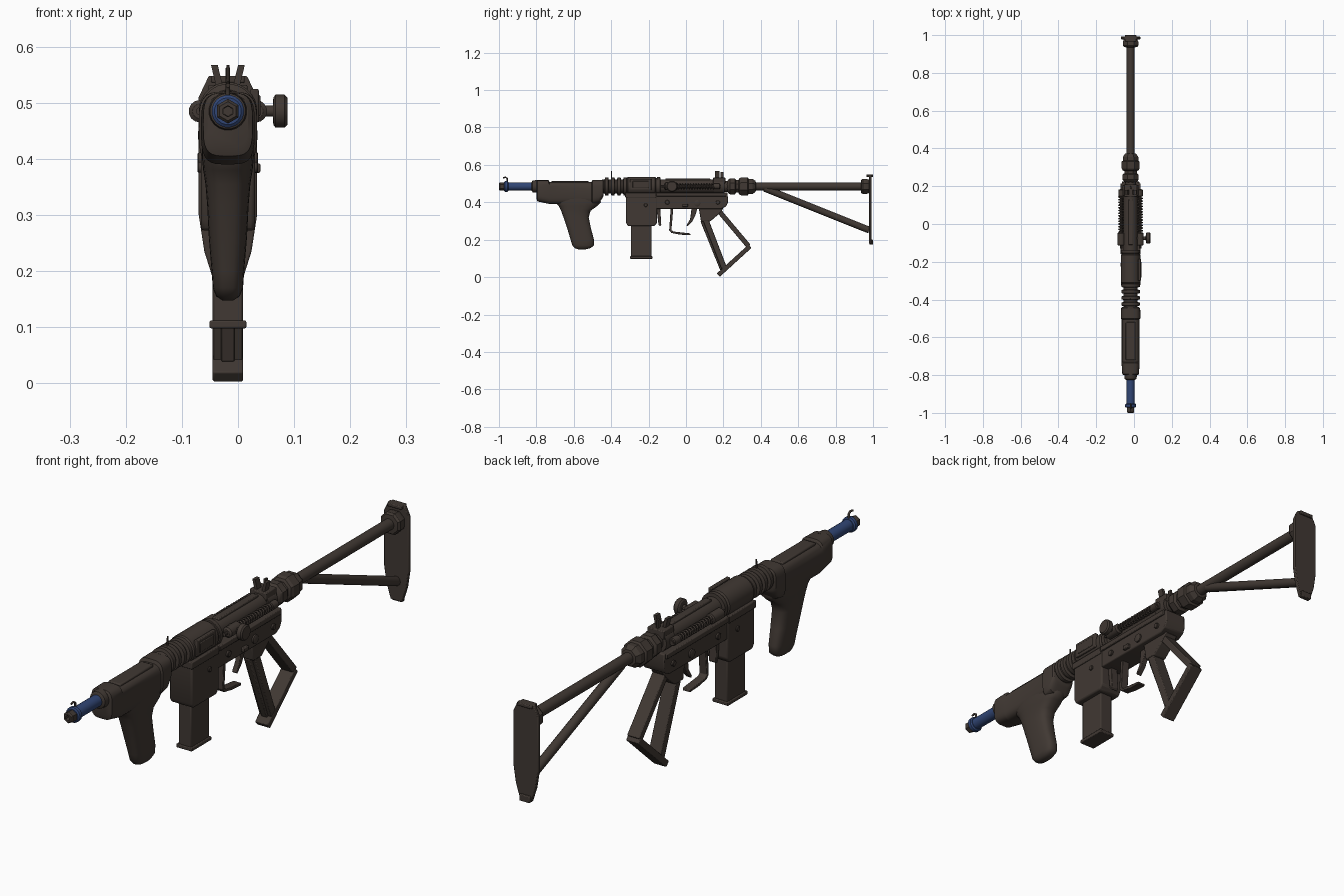
import bpy, bmesh, math
from mathutils import Vector, Matrix

if "Cube" in bpy.data.objects:
    bpy.data.objects.remove(bpy.data.objects["Cube"])

CX, AZ = -0.018, 0.485      # centre plane and bore height


def material(name, rgb):
    m = bpy.data.materials.new(name)
    m.diffuse_color = (*rgb, 1)
    m.use_nodes = True
    m.node_tree.nodes["Principled BSDF"].inputs["Base Color"].default_value = m.diffuse_color
    return m


BROWN = material("dark brown", (0.052, 0.040, 0.033))
BLUE = material("navy blue", (0.030, 0.060, 0.175))


def finish(name, bm, mat=BROWN, bevel=0.0, angle=35):
    bmesh.ops.recalc_face_normals(bm, faces=bm.faces)
    me = bpy.data.meshes.new(name)
    bm.to_mesh(me)
    bm.free()
    me.materials.append(mat)
    ob = bpy.data.objects.new(name, me)
    bpy.context.collection.objects.link(ob)
    if bevel:
        b = ob.modifiers.new("bevel", 'BEVEL')
        b.width, b.segments, b.limit_method = bevel, 2, 'ANGLE'
    me.shade_smooth()
    me.set_sharp_from_angle(angle=math.radians(angle))
    return ob


def skin(name, rings, **kw):
    """Bridge equal-sized rings of points and cap both ends."""
    bm = bmesh.new()
    vs = [[bm.verts.new(p) for p in r] for r in rings]
    n = len(vs[0])
    for a, b in zip(vs, vs[1:]):
        for i in range(n):
            bm.faces.new((a[i], a[(i + 1) % n], b[(i + 1) % n], b[i]))
    bm.faces.new(vs[0])
    bm.faces.new(vs[-1])
    return finish(name, bm, **kw)


def lathe(name, prof, origin=(CX, 0, AZ), axis='y', n=20, **kw):
    """Revolve (distance, radius) pairs around an axis."""
    rings = []
    for d, r in prof:
        ring = []
        for i in range(n):
            a = 2 * math.pi * (i + 0.5) / n
            c, s = r * math.cos(a), r * math.sin(a)
            ring.append(Vector(origin) + Vector((c, d, s) if axis == 'y' else (d, c, s)))
        rings.append(ring)
    return skin(name, rings, **kw)


def plate(name, prof, x0, x1, bevel=0.004):
    """Extrude a (y, z) outline across x."""
    return skin(name, [[(x, y, z) for y, z in prof] for x in (x0, x1)], bevel=bevel)


def box(name, x, y, z, bevel=0.004):
    return plate(name, [(y[0], z[0]), (y[1], z[0]), (y[1], z[1]), (y[0], z[1])], *x, bevel=bevel)


def bar(name, a, b, thick, half):
    """Rectangular bar between two (y, z) points."""
    a, b = Vector(a), Vector(b)
    d = (b - a).normalized()
    p = Vector((-d.y, d.x)) * thick / 2
    return plate(name, [a + p, b + p, b - p, a - p], CX - half, CX + half, 0.003)


def rod(name, pts, r, n=4, **kw):
    """Sweep a tube along points."""
    cu = bpy.data.curves.new(name, 'CURVE')
    cu.dimensions, cu.bevel_depth, cu.bevel_resolution, cu.use_fill_caps = '3D', r, n, True
    sp = cu.splines.new('POLY')
    sp.points.add(len(pts) - 1)
    for q, p in zip(sp.points, pts):
        q.co = (*p, 1)
    cu.materials.append(BROWN)
    ob = bpy.data.objects.new(name, cu)
    bpy.context.collection.objects.link(ob)
    return ob


def oval(c, h1, h2, axis, e=0.55, n=28):
    """Rounded-rectangle ring around c, across y or z."""
    ring = []
    for i in range(n):
        a = 2 * math.pi * i / n
        u = math.copysign(abs(math.cos(a)) ** e, math.cos(a)) * h1
        v = math.copysign(abs(math.sin(a)) ** e, math.sin(a)) * h2
        ring.append((c[0] + u, c[1], c[2] + v) if axis == 'y' else (c[0] + u, c[1] + v, c[2]))
    return ring


# Barrel and muzzle
lathe("barrel", [(-0.955, 0.022), (-0.80, 0.022)], mat=BLUE)
lathe("muzzle_collar", [(-0.972, 0.024), (-0.968, 0.029), (-0.955, 0.029), (-0.95, 0.024)], mat=BLUE)
lathe("muzzle_nut", [(-0.97, 0.022), (-0.995, 0.022), (-1.0, 0.017), (-1.0, 0.010), (-0.975, 0.009)], n=6)
rod("muzzle_hook", [(CX, -0.955, AZ + .025), (CX, -0.955, AZ + .042), (CX, -0.965, AZ + .049),
                    (CX, -0.978, AZ + .046)], 0.004)
lathe("barrel_collar", [(-0.825, 0.024), (-0.82, 0.032), (-0.80, 0.034), (-0.78, 0.034)])

# Fore-end shell: rounded sections (y, half width, bottom, top)
shell = [(-0.80, .036, .420, .513), (-0.795, .044, .405, .518), (-0.735, .048, .392, .518),
         (-0.73, .047, .390, .508), (-0.505, .047, .390, .508), (-0.50, .052, .388, .52),
         (-0.465, .052, .395, .52), (-0.445, .050, .425, .52), (-0.44, .044, .435, .515)]
skin("fore_end", [oval((CX, y, (b + t) / 2), w, (t - b) / 2, 'y') for y, w, b, t in shell], angle=30)
box("fore_end_top_panel", (CX - .026, CX + .026), (-0.72, -0.52), (0.49, 0.514))

# Fore grip: sections (z, front y, back y, half width)
grip = [(.43, -.70, -.46, .046), (.40, -.70, -.455, .046), (.38, -.68, -.475, .044), (.355, -.668, -.51, .040),
        (.32, -.655, -.52, .037), (.26, -.635, -.508, .034), (.20, -.617, -.492, .029),
        (.17, -.608, -.492, .027), (.155, -.595, -.51, .021), (.148, -.575, -.54, .010)]
skin("fore_grip", [oval((CX, (a + b) / 2, z), w, (b - a) / 2, 'z', 0.7) for z, a, b, w in grip], angle=60)

# Ribbed barrel sleeve
prof = [(-0.45, 0.036)]
for i in range(4):
    y = -0.435 + i * 0.033
    prof += [(y, .038), (y + .003, .049), (y + .019, .049), (y + .022, .038)]
lathe("ribbed_sleeve", prof + [(-0.30, .038)], n=24)
lathe("front_sight_post", [(0.02, .004), (0.082, .003)], n=6).matrix_world = (
    Matrix.Translation((CX, -0.398, AZ)) @ Matrix.Rotation(math.pi / 2, 4, 'X') @ Matrix.Translation((-CX, 0, -AZ)))

# Upper receiver tube with collars
lathe("receiver_tube", [(-0.315, .046), (-0.31, .052), (-0.165, .052), (-0.16, .046), (-0.155, .046),
                        (-0.154, .051), (-0.138, .051), (-0.137, .038), (0.15, .038), (0.151, .043),
                        (0.205, .043), (0.206, .03), (0.24, .03)], n=24)
box("ejection_port_frame", (CX + .04, CX + .055), (-0.30, -0.185), (0.465, 0.525), 0.003)
box("ejection_port_cover", (CX + .05, CX + .058), (-0.285, -0.20), (0.476, 0.514), 0.003)
box("receiver_top_rail", (CX - .014, CX + .014), (-0.11, 0.13), (0.50, 0.528), 0.003)

# Lower receiver, magazine well and magazine
plate("lower_receiver", [(-0.17, .452), (.222, .452), (.225, .40), (.215, .378), (.19, .365), (-.17, .365)],
      CX - .046, CX + .046)
box("receiver_side_rail", (CX - .053, CX + .053), (-0.16, 0.215), (0.432, 0.452), 0.003)
plate("magazine_well", [(-.32, .452), (-.155, .452), (-.155, .29), (-.17, .272), (-.31, .272), (-.32, .29)],
      CX - .048, CX + .048, 0.006)
box("magazine_well_rim", (CX - .052, CX + .052), (-0.325, -0.16), (0.425, 0.452), 0.003)
box("magazine", (CX - .027, CX + .027), (-0.295, -0.185), (0.105, 0.29))
box("magazine_base", (CX - .033, CX + .033), (-0.30, -0.18), (0.098, 0.112), 0.003)
plate("magazine_catch", [(-.158, .37), (-.138, .37), (-.132, .28), (-.14, .272), (-.147, .28)], CX - .015, CX + .015, 0.002)
for i, (y, z, r) in enumerate([(-.215, .385, .01), (-.10, .40, .012), (0.06, .395, .017), (.17, .40, .011)]):
    lathe(f"receiver_pin_{i}", [(-.054, r * .8), (-.052, r), (.052, r), (.054, r * .8)], (CX, y, z), 'x', 12)

# Bolt springs and guides on both sides
for side, s in (("left", -1), ("right", 1)):
    x = CX + s * 0.05
    lathe(f"guide_sleeve_{side}", [(-.115, .013), (-.11, .02), (-.05, .02), (-.045, .013)], (x, 0, AZ), n=14)
    lathe(f"guide_rod_{side}", [(-.13, .007), (.185, .007)], (x, 0, AZ), n=8)
    lathe(f"guide_end_{side}", [(.145, .012), (.148, .015), (.18, .015), (.183, .012)], (x, 0, AZ), n=12)
    rod(f"spring_{side}", [(x + .0125 * math.cos(t * math.pi / 6), -.05 + .2 * t / 168,
                            AZ + .0125 * math.sin(t * math.pi / 6)) for t in range(169)], 0.0035, 1)

# Charging knob
lathe("charging_knob", [(.035, .016), (.056, .014), (.057, .010), (.080, .010), (.081, .025), (.085, .030),
                        (.101, .030), (.106, .025)], (CX, -0.075, AZ), 'x', 16)

# Rear sight: base, two splayed ears, aperture post
box("rear_sight_base", (CX - .035, CX + .035), (0.145, 0.21), (0.50, 0.532), 0.003)
for s in (-1, 1):
    skin("rear_sight_ear", [[(CX + s * (a + dx), y, z) for dx, y in ((0, .155), (.012, .155), (.012, .18), (0, .18))]
                            for a, z in ((.008, .525), (.018, .567))])
box("rear_sight_post", (CX - .004, CX + .004), (0.185, 0.20), (0.525, 0.563), 0.001)

# Trigger guard and trigger
plate("trigger_guard", [(-.082, .368), (-.068, .368), (-.078, .252), (-.068, .244), (.022, .234), (.024, .224),
                        (-.03, .227), (-.078, .236), (-.090, .25)], CX - .016, CX + .016, 0.002)
plate("trigger", [(.03, .37), (.062, .37), (.05, .33), (.035, .30), (.008, .272), (.003, .278), (.022, .31)],
      CX - .010, CX + .010, 0.002)

# Open frame rear grip
plate("grip_mount", [(.068, .37), (.20, .37), (.185, .345), (.13, .298), (.08, .298)], CX - .028, CX + .028)
bar("grip_front_bar", (.10, .32), (.205, .045), 0.030, 0.026)
bar("grip_rear_bar", (.175, .355), (.335, .165), 0.026, 0.026)
bar("grip_bottom_bar", (.173, .011), (.342, .165), 0.024, 0.027)
bar("grip_front_groove", (.095, .305), (.20, .045), 0.038, 0.012)

# Stock: couplings, tube, strut and butt plate
lathe("stock_coupling", [(.22, .03), (.225, .038), (.235, .046), (.262, .046), (.268, .036), (.28, .036),
                         (.285, .046), (.295, .052), (.33, .052), (.335, .044), (.355, .044), (.372, .032),
                         (.374, .02)], n=8, angle=25)
lathe("stock_tube", [(.36, .021), (.95, .021)], n=16)
lathe("stock_end_nut", [(.935, .022), (.937, .038), (.945, .044), (.965, .044), (.98, .038)], n=8, angle=25)
rod("stock_strut", [(CX, .42, .475), (CX, .945, .265), (CX, .98, .252)], 0.018)
butt = [(-.034, .548), (.034, .548), (.052, .51), (.052, .30), (.042, .235), (.024, .178), (-.024, .178),
        (-.042, .235), (-.052, .30), (-.052, .51)]
skin("butt_plate", [[(CX + x, y, z) for x, z in butt] for y in (.978, .992)], bevel=0.003)
box("butt_plate_lip", (CX - .03, CX + .03), (.965, 1.0), (.535, .548), 0.003)
box("butt_plate_toe", (CX - .022, CX + .022), (.98, 1.0), (.175, .20), 0.003)

# Small side catch on the receiver
box("side_catch", (CX + .04, CX + .058), (-0.02, 0.01), (0.375, 0.392), 0.003)
